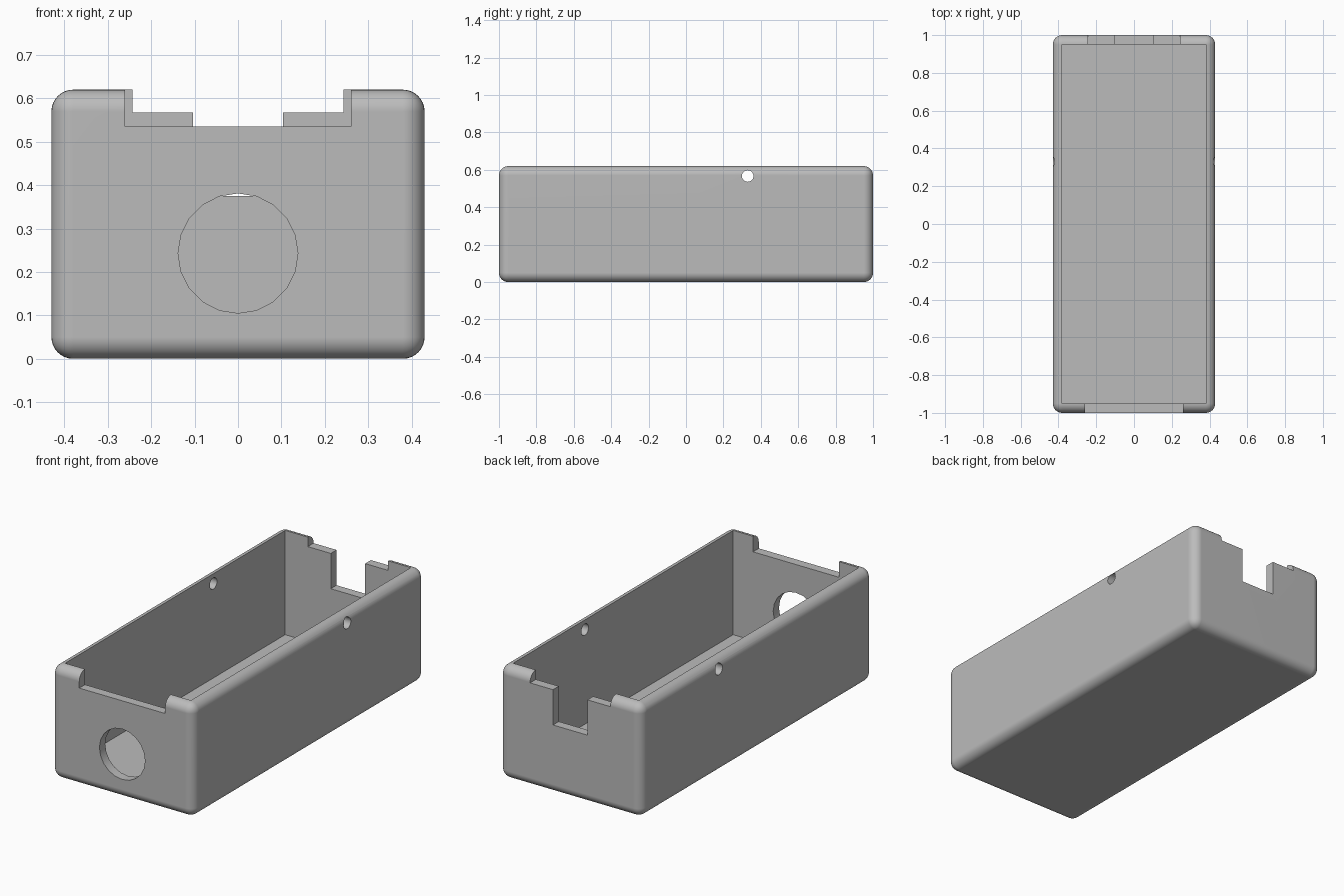
import bpy
import bmesh
from math import pi, radians
from mathutils import Matrix, Vector

default = bpy.data.objects.get("Cube")
if default:
    bpy.data.objects.remove(default, do_unlink=True)

WIDTH, LENGTH, HEIGHT = 0.86, 2.0, 0.62
WALL = 0.05

grey = bpy.data.materials.new("plain grey")
grey.use_nodes = True
colour = (0.5, 0.5, 0.5, 1)
grey.diffuse_color = colour
grey.node_tree.nodes["Principled BSDF"].inputs["Base Color"].default_value = colour


def add_object(name, bm):
    mesh = bpy.data.meshes.new(name)
    bm.to_mesh(mesh)
    bm.free()
    mesh.materials.append(grey)
    obj = bpy.data.objects.new(name, mesh)
    bpy.context.collection.objects.link(obj)
    return obj


def box(name, low, high, rounding=0):
    low, high = Vector(low), Vector(high)
    bm = bmesh.new()
    bmesh.ops.create_cube(bm, size=1)
    bmesh.ops.scale(bm, vec=high - low, verts=bm.verts)
    bmesh.ops.translate(bm, vec=(low + high) / 2, verts=bm.verts)
    if rounding:
        bmesh.ops.bevel(bm, geom=bm.edges[:], offset=rounding, segments=8,
                        profile=0.5, affect='EDGES')
    return add_object(name, bm)


def rod(name, centre, radius, depth, sides, turn):
    bm = bmesh.new()
    bmesh.ops.create_cone(bm, cap_ends=True, segments=sides, radius1=radius,
                          radius2=radius, depth=depth,
                          matrix=Matrix.Translation(centre) @ turn)
    return add_object(name, bm)


# Rounded outer shell
x, y = WIDTH / 2, LENGTH / 2
case = box("case", (-x, -y, 0), (x, y, HEIGHT), WALL)

# Cavity, notches in the end walls, and round holes
cutters = [
    box("cavity", (WALL - x, WALL - y, WALL), (x - WALL, y - WALL, 1)),
    box("front_notch", (-0.26, -1.2, 0.535), (0.26, -0.9, 1)),
    box("back_wide_notch", (-0.243, 0.9, 0.568), (0.243, 1.2, 1)),
    box("back_deep_slot", (-0.104, 0.9, 0.375), (0.104, 1.2, 1)),
    rod("front_hole", (0, -y, 0.243), 0.138, 0.3, 20, Matrix.Rotation(pi / 2, 4, 'X')),
    rod("side_holes", (0, 0.33, 0.567), 0.031, 1.2, 20, Matrix.Rotation(pi / 2, 4, 'Y')),
]
bpy.context.view_layer.objects.active = case
for cutter in cutters:
    cutter.hide_render = True
    cut = case.modifiers.new(cutter.name, 'BOOLEAN')
    cut.operation = 'DIFFERENCE'
    cut.solver = 'EXACT'
    cut.object = cutter
    bpy.ops.object.modifier_apply(modifier=cut.name)
    bpy.data.objects.remove(cutter, do_unlink=True)

# Smooth rounding with crisp cut edges and flat walls
bpy.ops.object.select_all(action='DESELECT')
case.select_set(True)
bpy.ops.object.shade_smooth_by_angle(angle=radians(30))
weighted = case.modifiers.new("flat_walls", 'WEIGHTED_NORMAL')
weighted.keep_sharp = True
